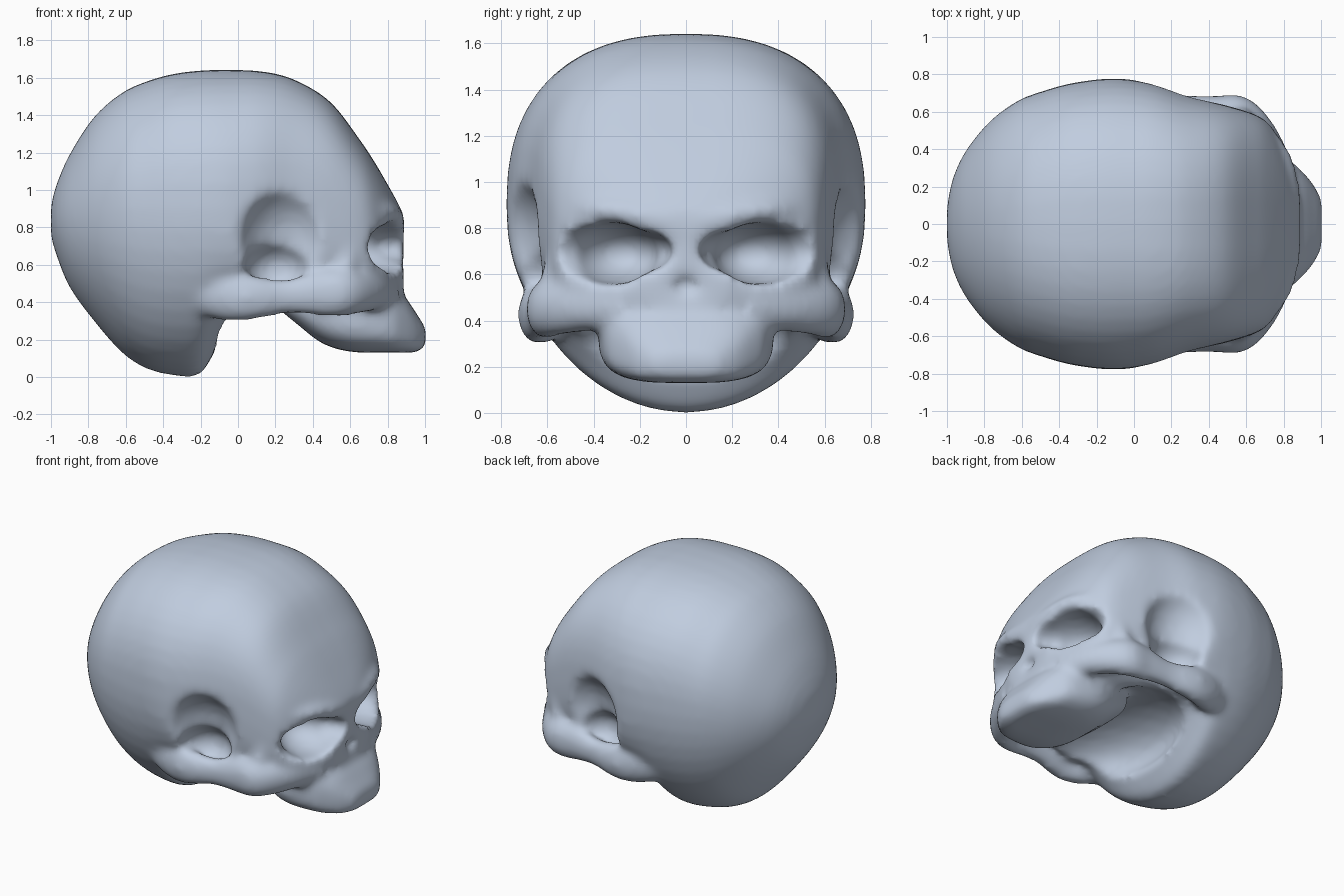
import bpy, bmesh
from math import sin, cos, pi, copysign
from mathutils import Matrix, Vector

if "Cube" in bpy.data.objects:
    bpy.data.objects.remove(bpy.data.objects["Cube"])

bone = bpy.data.materials.new("pale_blue_bone")
bone.use_nodes = True
colour = (0.53, 0.61, 0.74, 1)
bone.diffuse_color = colour
bone.node_tree.nodes["Principled BSDF"].inputs["Base Color"].default_value = colour


def make_object(name, bm):
    bmesh.ops.recalc_face_normals(bm, faces=bm.faces)
    mesh = bpy.data.meshes.new(name)
    bm.to_mesh(mesh)
    bm.free()
    obj = bpy.data.objects.new(name, mesh)
    bpy.context.collection.objects.link(obj)
    return obj


def flow(rows, steps=4):
    """Smooth spline through rows of numbers."""
    padded = [rows[0], *rows, rows[-1]]
    result = []
    for a, b, c, d in zip(padded, padded[1:], padded[2:], padded[3:]):
        for k in range(steps):
            t = k / steps
            result.append([q + t / 2 * (r - p + t * (2 * p - 5 * q + 4 * r - s
                                                     + t * (3 * (q - r) + s - p)))
                           for p, q, r, s in zip(a, b, c, d)])
    return result + [rows[-1]]


def skin(bm, rings):
    """Closed surface through rings of points."""
    rings = [[bm.verts.new(p) for p in ring] for ring in rings]
    for a, b in zip(rings, rings[1:]):
        for i in range(len(a)):
            j = (i + 1) % len(a)
            bm.faces.new((a[i], a[j], b[j], b[i]))
    bm.faces.new(rings[0])
    bm.faces.new(rings[-1])


def loft(bm, stations, sides=48):
    """Superellipse sections (x, top, bottom, half width, middle, upper power, lower power)."""
    rings = []
    for x, top, bottom, width, middle, up, low in flow(stations):
        ring = []
        for i in range(sides):
            c, s = cos(2 * pi * i / sides), sin(2 * pi * i / sides)
            power = 2 / (up if s > 0 else low)
            reach = top - middle if s > 0 else middle - bottom
            ring.append((x, width * copysign(abs(c) ** power, c),
                         middle + reach * copysign(abs(s) ** power, s)))
        rings.append(ring)
    skin(bm, rings)


def ridge(bm, points, sides=16):
    """Oval tube through (x, y, z, half width, half height)."""
    points = flow(points)
    centres = [Vector(p[:3]) for p in points]
    rings = []
    for k, (centre, p) in enumerate(zip(centres, points)):
        along = centres[min(k + 1, len(points) - 1)] - centres[max(k - 1, 0)]
        across = along.cross(Vector((0, 0, 1))).normalized()
        up = across.cross(along).normalized()
        rings.append([centre + across * p[3] * cos(2 * pi * i / sides)
                      + up * p[4] * sin(2 * pi * i / sides) for i in range(sides)])
    skin(bm, rings)


def bake(obj):
    """Apply all modifiers."""
    graph = bpy.context.evaluated_depsgraph_get()
    mesh = bpy.data.meshes.new_from_object(obj.evaluated_get(graph))
    obj.modifiers.clear()
    obj.data = mesh


# Braincase and forehead, from the back of the head to the face
bm = bmesh.new()
loft(bm, [
    (-1.00, 0.92, 0.75, 0.09, 0.83, 2, 2),
    (-0.97, 1.03, 0.65, 0.24, 0.84, 2, 2),
    (-0.90, 1.19, 0.48, 0.39, 0.85, 2, 2),
    (-0.77, 1.39, 0.30, 0.55, 0.87, 2.1, 2),
    (-0.62, 1.52, 0.13, 0.66, 0.90, 2.2, 2),
    (-0.49, 1.58, 0.045, 0.71, 0.90, 2.3, 2),
    (-0.35, 1.62, 0.01, 0.75, 0.90, 2.4, 2),
    (-0.21, 1.638, 0.01, 0.772, 0.90, 2.4, 2),
    (-0.12, 1.642, 0.14, 0.778, 0.90, 2.4, 2.2),
    (-0.03, 1.642, 0.27, 0.774, 0.90, 2.4, 2.6),
    (0.12, 1.635, 0.30, 0.745, 0.90, 2.5, 3),
    (0.29, 1.595, 0.33, 0.685, 0.90, 2.6, 3),
    (0.49, 1.475, 0.33, 0.635, 0.85, 2.8, 3),
    (0.65, 1.27, 0.34, 0.585, 0.76, 3, 3),
    (0.73, 1.15, 0.35, 0.53, 0.70, 3, 3),
    (0.80, 1.03, 0.36, 0.43, 0.66, 3, 3),
    (0.85, 0.94, 0.38, 0.31, 0.64, 3, 3),
    (0.885, 0.87, 0.42, 0.18, 0.62, 3, 3)])
braincase = make_object("braincase", bm)

# Hollows (centre, radii, yaw): nose, underside, eye sockets, temples
hollows = [((0.93, 0, 0.55), (0.09, 0.08, 0.06), 0),
           ((0.19, 0, 0.28), (0.36, 0.59, 0.22), 0)]
for side in (-1, 1):
    hollows += [((0.79, side * 0.315, 0.69), (0.27, 0.195, 0.135), side * 0.3),
                ((0.80, side * 0.46, 0.695), (0.13, 0.14, 0.11), 0),
                ((0.86, side * 0.185, 0.70), (0.18, 0.13, 0.088), 0),
                ((0.27, side * 0.93, 0.72), (0.30, 0.36, 0.36), 0),
                ((0.21, side * 0.68, 0.58), (0.18, 0.19, 0.15), 0)]
cutters = []
for centre, radii, yaw in hollows:
    bm = bmesh.new()
    matrix = (Matrix.Translation(centre) @ Matrix.Rotation(yaw, 4, "Z")
              @ Matrix.Diagonal((*radii, 1)))
    bmesh.ops.create_icosphere(bm, subdivisions=3, radius=1, matrix=matrix)
    cutter = make_object("hollow_cutter", bm)
    cutter.hide_render = True
    cut = braincase.modifiers.new("hollow", "BOOLEAN")
    cut.operation, cut.solver, cut.object = "DIFFERENCE", "EXACT", cutter
    cutters.append(cutter)
bake(braincase)
for cutter in cutters:
    bpy.data.objects.remove(cutter)

bm = bmesh.new()
bm.from_mesh(braincase.data)
bpy.data.objects.remove(braincase)

# Upper jaw
loft(bm, [
    (0.22, 0.50, 0.36, 0.20, 0.42, 3, 3),
    (0.32, 0.48, 0.28, 0.28, 0.40, 3, 3),
    (0.45, 0.48, 0.18, 0.34, 0.36, 3, 3),
    (0.60, 0.50, 0.135, 0.38, 0.34, 3, 3.2),
    (0.80, 0.48, 0.13, 0.355, 0.32, 3, 3.5),
    (0.89, 0.43, 0.13, 0.29, 0.28, 3, 4),
    (0.96, 0.33, 0.135, 0.21, 0.23, 3, 4),
    (1.005, 0.26, 0.165, 0.13, 0.21, 3, 3)])
for side in (-1, 1):
    # Cheekbone running back into the ear region
    ridge(bm, [(-0.32, side * 0.54, 0.50, 0.06, 0.09),
               (-0.12, side * 0.60, 0.45, 0.09, 0.14),
               (0.05, side * 0.65, 0.425, 0.08, 0.125),
               (0.25, side * 0.63, 0.43, 0.06, 0.095),
               (0.43, side * 0.62, 0.445, 0.065, 0.12),
               (0.57, side * 0.595, 0.45, 0.09, 0.125),
               (0.70, side * 0.45, 0.46, 0.085, 0.11),
               (0.79, side * 0.25, 0.46, 0.08, 0.10)])
    # Outer rim of the eye socket and brow
    ridge(bm, [(0.55, side * 0.585, 0.48, 0.07, 0.07),
               (0.60, side * 0.55, 0.70, 0.05, 0.05),
               (0.66, side * 0.51, 0.85, 0.05, 0.05),
               (0.78, side * 0.36, 0.88, 0.06, 0.05),
               (0.84, side * 0.17, 0.85, 0.05, 0.05),
               (0.85, side * -0.02, 0.79, 0.04, 0.06)])
skull = make_object("skull", bm)
skull.data.materials.append(bone)

# Fuse the parts into one soft surface
fuse = skull.modifiers.new("fuse", "REMESH")
fuse.mode, fuse.voxel_size, fuse.use_smooth_shade = "VOXEL", 0.022, True
soften = skull.modifiers.new("soften", "SMOOTH")
soften.factor, soften.iterations = 0.5, 14
bake(skull)
